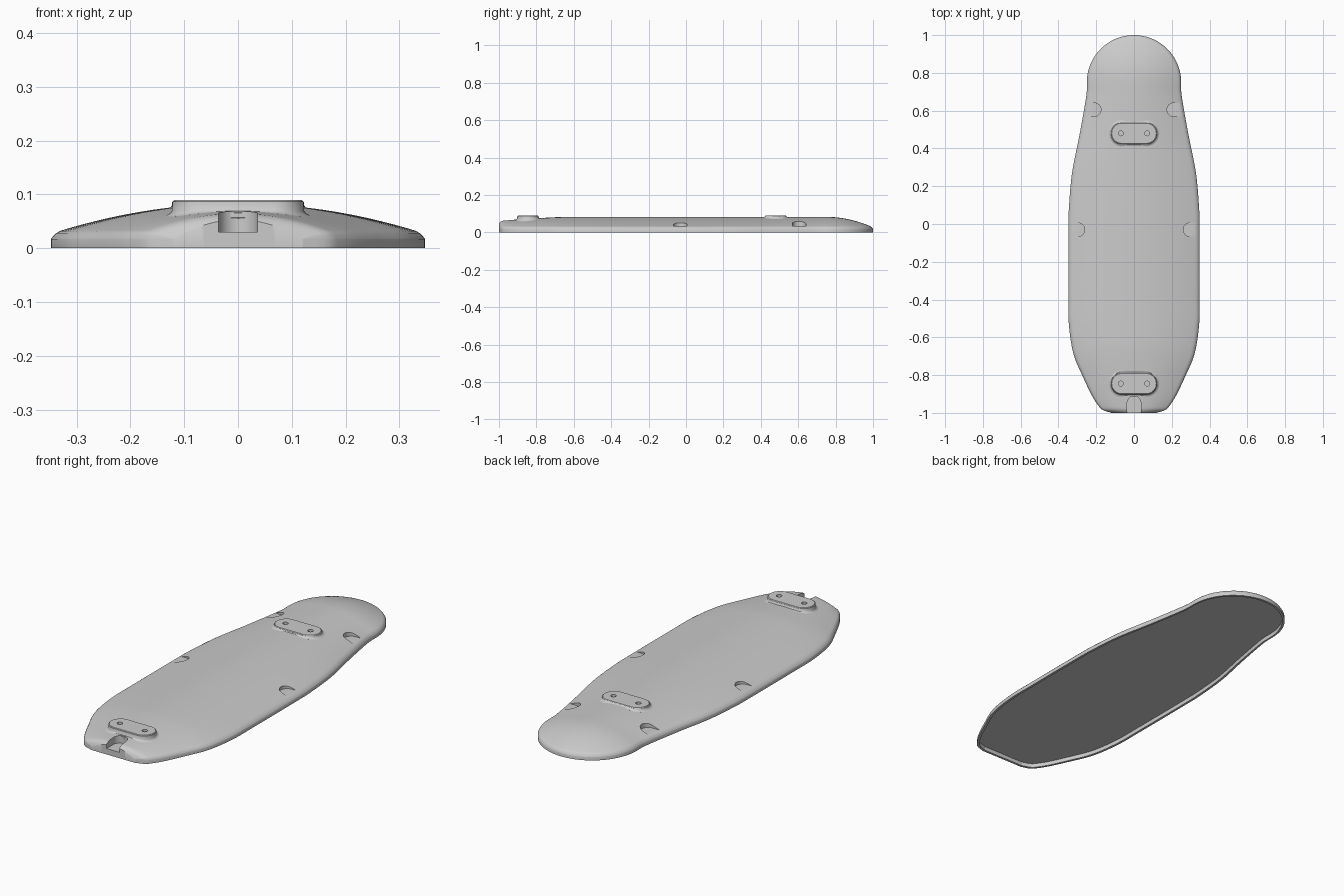
import bpy, bmesh, math

if "Cube" in bpy.data.objects:
    bpy.data.objects.remove(bpy.data.objects["Cube"])

grey = bpy.data.materials.new("light_grey")
grey.use_nodes = True
grey.diffuse_color = (0.6, 0.6, 0.6, 1)
grey.node_tree.nodes["Principled BSDF"].inputs["Base Color"].default_value = (0.6, 0.6, 0.6, 1)

# Half width of the board along its length; the nose is a half circle
NOSE_R, NOSE_Y = 0.25, 0.75
OUTLINE = [(-1, .12), (-.985, .165), (-.96, .19), (-.91, .222), (-.81, .27),
           (-.69, .32), (-.53, .345), (-.4, .347), (0, .347), (.08, .345),
           (.27, .328), (.48, .287), (.69, .251), (NOSE_Y, NOSE_R)]


def slope(k):
    a, b = OUTLINE[max(k - 1, 0)], OUTLINE[min(k + 1, len(OUTLINE) - 1)]
    return (b[1] - a[1]) / (b[0] - a[0])


def half_width(y):
    if y >= NOSE_Y:
        return math.sqrt(max(0, NOSE_R ** 2 - (y - NOSE_Y) ** 2))
    k = max(i for i in range(len(OUTLINE) - 1) if OUTLINE[i][0] <= max(y, -1))
    (y0, w0), (y1, w1) = OUTLINE[k], OUTLINE[k + 1]
    h = y1 - y0
    s = (y - y0) / h
    return (w0 * (1 + 2 * s) * (1 - s) ** 2 + slope(k) * h * s * (1 - s) ** 2
            + w1 * s * s * (3 - 2 * s) + slope(k + 1) * h * s * s * (s - 1))


# Height of the domed top; t is the sideways position from -1 to 1
def top_height(t, y):
    nose = min(1, max(0, (y - NOSE_Y) / NOSE_R))
    r2 = nose ** 2 + t * t * (1 - nose ** 2)
    tail = max(0, -0.65 - y) / 0.35
    crown = 0.083 - 0.02 * tail ** 1.2
    edge_roll = max(0, (math.sqrt(r2) - 0.94) / 0.06)
    tail_roll = max(0, (-y - 0.97) / 0.03)
    return crown - (crown - 0.027) * r2 - 0.010 * max(edge_roll, tail_roll) ** 2.5


def surface(x, y):
    return top_height(x / half_width(y), y)


# Bridge one loop of vertices to a new loop made by a rule
def bridge(bm, ring, rule):
    new = [bm.verts.new(rule(v.co)) for v in ring]
    n = len(ring)
    for i in range(n):
        k = (i + 1) % n
        bm.faces.new((ring[i], new[i], new[k], ring[k]))
    return new


def make_object(bm, name):
    bmesh.ops.recalc_face_normals(bm, faces=bm.faces[:])
    mesh = bpy.data.meshes.new(name)
    bm.to_mesh(mesh)
    bm.free()
    obj = bpy.data.objects.new(name, mesh)
    bpy.context.collection.objects.link(obj)
    mesh.materials.append(grey)
    return obj


def make_board():
    bm = bmesh.new()
    rows, cols = 100, 40
    grid = []
    for i in range(rows):
        y = -math.cos(math.pi * i / rows)
        ts = [math.sin(math.pi * (j / cols - 0.5)) for j in range(cols + 1)]
        grid.append([bm.verts.new((t * half_width(y), y, top_height(t, y))) for t in ts])
    tip = bm.verts.new((0, 1, top_height(0, 1)))
    for i in range(rows - 1):
        for j in range(cols):
            bm.faces.new((grid[i][j], grid[i][j + 1], grid[i + 1][j + 1], grid[i + 1][j]))
    for j in range(cols):
        bm.faces.new((grid[-1][j], grid[-1][j + 1], tip))
    # Side wall, narrow rim and shallow recessed underside
    ring = grid[0] + [r[-1] for r in grid[1:]] + [tip] + [r[0] for r in grid[:0:-1]]
    ring = bridge(bm, ring, lambda c: (c.x, c.y, 0))
    ring = bridge(bm, ring, lambda c: (c.x * 0.965, c.y * 0.988, 0))
    ring = bridge(bm, ring, lambda c: (c.x, c.y, 0.02))
    bm.faces.new(ring)
    return make_object(bm, "board")


# Rounded mounting pad with a flared foot following the dome
def make_pad(name, cy):
    bm = bmesh.new()
    radius, reach, steps = 0.057, 0.065, 20

    def loop(offset, lift):
        pts = []
        for side in (1, -1):
            for k in range(steps + 1):
                a = math.pi * (k / steps - 0.5) + (0 if side > 0 else math.pi)
                x = side * reach + (radius + offset) * math.cos(a)
                y = cy + (radius + offset) * math.sin(a)
                pts.append((x, y, 0.09 if lift is None else min(0.087, surface(x, y) + lift)))
        return pts

    ring = [bm.verts.new(p) for p in loop(0.012, -0.008)]
    bm.faces.new(ring)
    for offset, lift in ((0.012, 0), (0.005, 0.002), (0.001, 0.007), (0, 1), (-0.001, 1), (-0.004, None)):
        pts = iter(loop(offset, lift))
        ring = bridge(bm, ring, lambda c: next(pts))
    bm.faces.new(ring)
    bmesh.ops.remove_doubles(bm, verts=bm.verts[:], dist=1e-6)
    return make_object(bm, name)


# U-shaped cutter: rounded at (x, y), running straight towards (dx, dy)
def slot_cutter(x, y, radius, floor, dx, dy, length):
    bm = bmesh.new()
    heading = math.atan2(dy, dx)
    pts = []
    for k in range(21):
        a = heading + math.pi / 2 + math.pi * k / 20
        pts.append((x + radius * math.cos(a), y + radius * math.sin(a)))
    if length:
        pts = [(pts[0][0] + dx * length, pts[0][1] + dy * length)] + pts
        pts.append((pts[-1][0] + dx * length, pts[-1][1] + dy * length))
    else:
        pts += [(2 * x - px, 2 * y - py) for px, py in pts[1:-1]]
    ring = [bm.verts.new((px, py, floor)) for px, py in pts]
    bm.faces.new(ring)
    bm.faces.new(bridge(bm, ring, lambda c: (c.x, c.y, 0.2)))
    obj = make_object(bm, "cutter")
    obj.hide_render = True
    return obj


def activate(obj):
    bpy.ops.object.select_all(action='DESELECT')
    obj.select_set(True)
    bpy.context.view_layer.objects.active = obj


def cut(obj, cutter):
    activate(obj)
    mod = obj.modifiers.new("cut", 'BOOLEAN')
    mod.operation, mod.solver, mod.object = 'DIFFERENCE', 'EXACT', cutter
    bpy.ops.object.modifier_apply(modifier=mod.name)


board = make_board()
pads = [(make_pad("front_pad", -0.845), -0.845), (make_pad("back_pad", 0.48), 0.48)]
cutters = []

# Side pockets and the tail notch
for side in (1, -1):
    for x, y in ((0.297, -0.03), (0.211, 0.605)):
        cutters.append(slot_cutter(side * x, y, 0.036, 0.035, side, 0, 0.2))
cutters.append(slot_cutter(0, -0.947, 0.036, 0.03, 0, -1, 0.2))
for c in cutters:
    cut(board, c)

# Screw holes
for pad, y in pads:
    for side in (1, -1):
        hole = slot_cutter(side * 0.07, y, 0.013, 0.05, 1, 0, 0)
        cut(pad, hole)
        cut(board, hole)
        cutters.append(hole)

for c in cutters:
    bpy.data.objects.remove(c)
for obj in [board] + [p for p, _ in pads]:
    activate(obj)
    bpy.ops.object.shade_smooth_by_angle(angle=math.radians(35))
